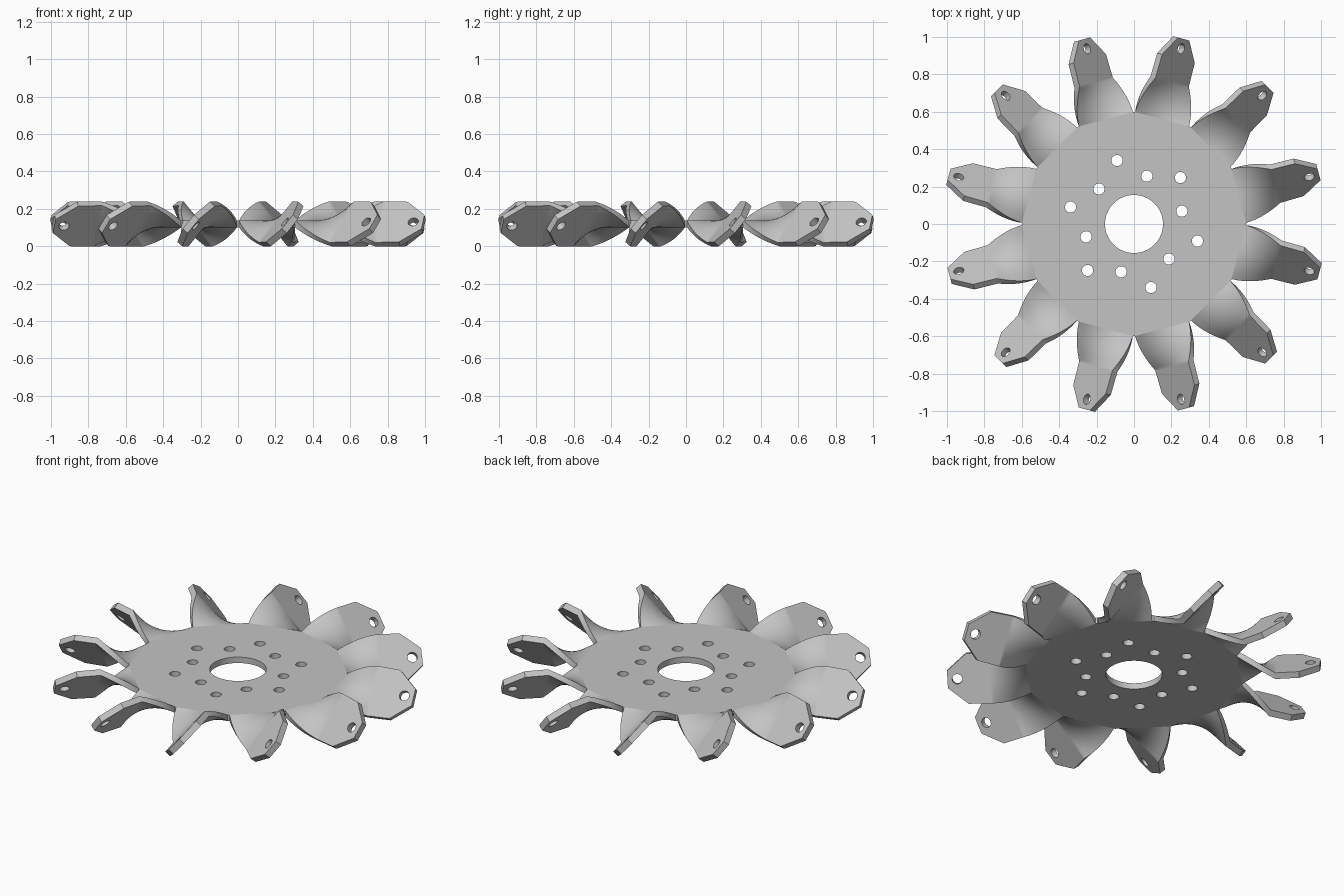
import bpy, bmesh, math
from mathutils import Matrix, Vector

cube = bpy.data.objects.get("Cube")
if cube:
    bpy.data.objects.remove(cube)

BLADES = 12
THICK = 0.036
MID_Z = 0.119
ROOT_R, FLAT_R, SHOULDER_R, TIP_R = 0.58, 0.785, 0.915, 1.024
TWIST = math.radians(50)

steel = bpy.data.materials.new("plain_grey_steel")
steel.use_nodes = True
colour = (0.55, 0.55, 0.55, 1)
steel.diffuse_color = colour
steel.node_tree.nodes["Principled BSDF"].inputs["Base Color"].default_value = colour


def make_object(name, bm):
    mesh = bpy.data.meshes.new(name)
    bmesh.ops.recalc_face_normals(bm, faces=bm.faces)
    bm.to_mesh(mesh)
    bm.free()
    mesh.materials.append(steel)
    ob = bpy.data.objects.new(name, mesh)
    bpy.context.collection.objects.link(ob)
    return ob


def add_cylinder(bm, radius, depth, sides, matrix):
    bmesh.ops.create_cone(bm, cap_ends=True, segments=sides, radius1=radius,
                          radius2=radius, depth=depth, matrix=matrix)


def drill(ob, cutter):
    """Cut the holes, drop the cutter and shade with sharp rims."""
    cutter.hide_render = True
    mod = ob.modifiers.new("holes", 'BOOLEAN')
    mod.operation, mod.solver, mod.object = 'DIFFERENCE', 'EXACT', cutter
    bpy.ops.object.select_all(action='DESELECT')
    bpy.context.view_layer.objects.active = ob
    ob.select_set(True)
    bpy.ops.object.modifier_apply(modifier=mod.name)
    bpy.data.objects.remove(cutter)
    bpy.ops.object.shade_smooth_by_angle(angle=math.radians(30))


def spin(i, count, start=0.0):
    return Matrix.Rotation(math.radians(start) + math.tau * i / count, 4, 'Z')


# Hub plate: flat twelve-sided disc, one flat per blade
bm = bmesh.new()
add_cylinder(bm, ROOT_R / math.cos(math.pi / BLADES), THICK, BLADES,
             Matrix.Translation((0, 0, MID_Z)))
hub = make_object("hub_plate", bm)

# Centre bore and two staggered rings of bolt holes
bm = bmesh.new()
add_cylinder(bm, 0.155, 1, 64, Matrix.Translation((0, 0, MID_Z)))
for ring_r, start in ((0.351, 45), (0.265, 15)):
    for i in range(6):
        add_cylinder(bm, 0.03, 1, 24,
                     spin(i, 6, start) @ Matrix.Translation((ring_r, 0, MID_Z)))
drill(hub, make_object("hub_hole_cutter", bm))


# Blades: twist grows from root to flat paddle, then a chamfered tip
def blade_frame(r):
    t = min(max((r - ROOT_R) / (FLAT_R - ROOT_R), 0), 1)
    return (Matrix.Translation((r, 0.013 * t, MID_Z))
            @ Matrix.Rotation(TWIST * t, 4, 'X'))


def half_width(r):
    if r <= SHOULDER_R:
        return 0.149 - 0.009 * (r - ROOT_R) / (SHOULDER_R - ROOT_R)
    return 0.14 - 0.092 * (r - SHOULDER_R) / (TIP_R - SHOULDER_R)


ROWS, COLS = 14, 8
radii = [ROOT_R + (FLAT_R - ROOT_R) * i / ROWS for i in range(ROWS + 1)]
radii += [FLAT_R + 0.004, SHOULDER_R, TIP_R]


def add_blade(bm, matrix):
    layers = []
    for side in (-1, 1):
        layers.append([[bm.verts.new(matrix @ blade_frame(r) @ Vector(
            (0, half_width(r) * (2 * c / COLS - 1), side * THICK / 2)))
            for c in range(COLS + 1)] for r in radii])
    low, high = layers
    last = len(radii) - 1
    for layer in layers:
        for i in range(last):
            for c in range(COLS):
                bm.faces.new((layer[i][c], layer[i + 1][c],
                              layer[i + 1][c + 1], layer[i][c + 1]))
    for c in (0, COLS):
        for i in range(last):
            bm.faces.new((low[i][c], low[i + 1][c], high[i + 1][c], high[i][c]))
    for i in (0, last):
        for c in range(COLS):
            bm.faces.new((low[i][c], low[i][c + 1], high[i][c + 1], high[i][c]))


bm = bmesh.new()
cut = bmesh.new()
for i in range(BLADES):
    turn = spin(i, BLADES, 15)
    add_blade(bm, turn)
    add_cylinder(cut, 0.028, 0.12, 24, turn @ blade_frame(0.97))
drill(make_object("twisted_blades", bm), make_object("tip_hole_cutter", cut))
